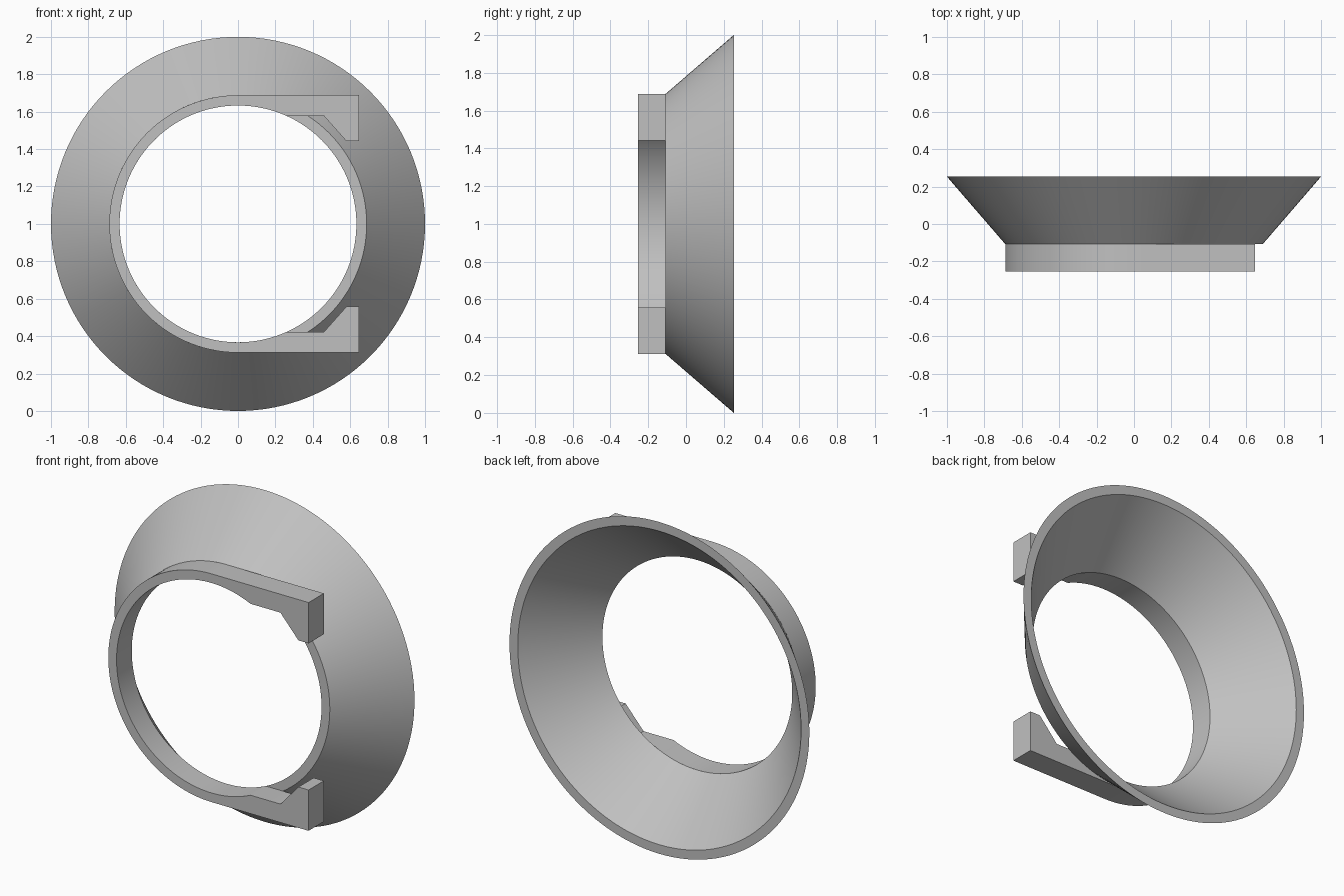
import bpy, bmesh, math

cube = bpy.data.objects.get("Cube")
if cube:
    bpy.data.objects.remove(cube, do_unlink=True)

CENTRE_Z = 1.0
FRONT, JOINT, BACK = -0.253, -0.108, 0.253
R_IN, R_OUT = 0.633, 0.688
SEGMENTS = 128

grey = bpy.data.materials.new("plain grey")
grey.use_nodes = True
grey.diffuse_color = (0.53, 0.53, 0.53, 1)
grey.node_tree.nodes["Principled BSDF"].inputs["Base Color"].default_value = grey.diffuse_color


def finish(name, bm):
    bmesh.ops.recalc_face_normals(bm, faces=bm.faces)
    mesh = bpy.data.meshes.new(name)
    bm.to_mesh(mesh)
    bm.free()
    mesh.materials.append(grey)
    obj = bpy.data.objects.new(name, mesh)
    bpy.context.collection.objects.link(obj)
    bpy.ops.object.select_all(action="DESELECT")
    obj.select_set(True)
    bpy.context.view_layer.objects.active = obj
    bpy.ops.object.shade_smooth_by_angle(angle=math.radians(25))
    return obj


# Flared shell: closed wall profile (radius, y) turned about the y axis
bm = bmesh.new()
profile = [(R_IN, JOINT), (R_OUT, JOINT), (1.0, BACK), (0.945, BACK)]
rings = []
for i in range(SEGMENTS):
    a = 2 * math.pi * i / SEGMENTS
    rings.append([bm.verts.new((r * math.cos(a), y, CENTRE_Z + r * math.sin(a)))
                  for r, y in profile])
for i, ring in enumerate(rings):
    after = rings[(i + 1) % SEGMENTS]
    for j in range(len(profile)):
        k = (j + 1) % len(profile)
        bm.faces.new((ring[j], ring[k], after[k], after[j]))
finish("flared_shell", bm)

# Open collar: half ring whose ends run on into two straight hooked arms.
# Outer and inner edges are listed in matching pairs for the upper half.
arm_z = 0.577
start = math.asin(arm_z / R_IN)
steps = 40
outer, inner = [], []
for i in range(steps + 1):
    t = i / steps
    a = math.pi + (start - math.pi) * t
    x, z = R_IN * math.cos(a), R_IN * math.sin(a)
    inner.append((x, z))
    if a >= math.pi / 2:
        outer.append((R_OUT * math.cos(a), R_OUT * math.sin(a)))
    else:
        outer.append((x, R_OUT))
inner += [(0.46, arm_z), (0.58, 0.442), (0.648, 0.442)]
outer += [(0.46, R_OUT), (0.58, R_OUT), (0.648, R_OUT)]

bm = bmesh.new()
for side in (1, -1):
    sections = []
    for (xo, zo), (xi, zi) in zip(outer, inner):
        sections.append([bm.verts.new((x, y, CENTRE_Z + side * z))
                         for x, z, y in ((xo, zo, FRONT), (xi, zi, FRONT),
                                         (xi, zi, JOINT), (xo, zo, JOINT))])
    for s, t in zip(sections, sections[1:]):
        for j in range(4):
            k = (j + 1) % 4
            bm.faces.new((s[j], s[k], t[k], t[j]))
    bm.faces.new(sections[-1])
bmesh.ops.remove_doubles(bm, verts=bm.verts, dist=0.0005)
finish("collar_with_arms", bm)
